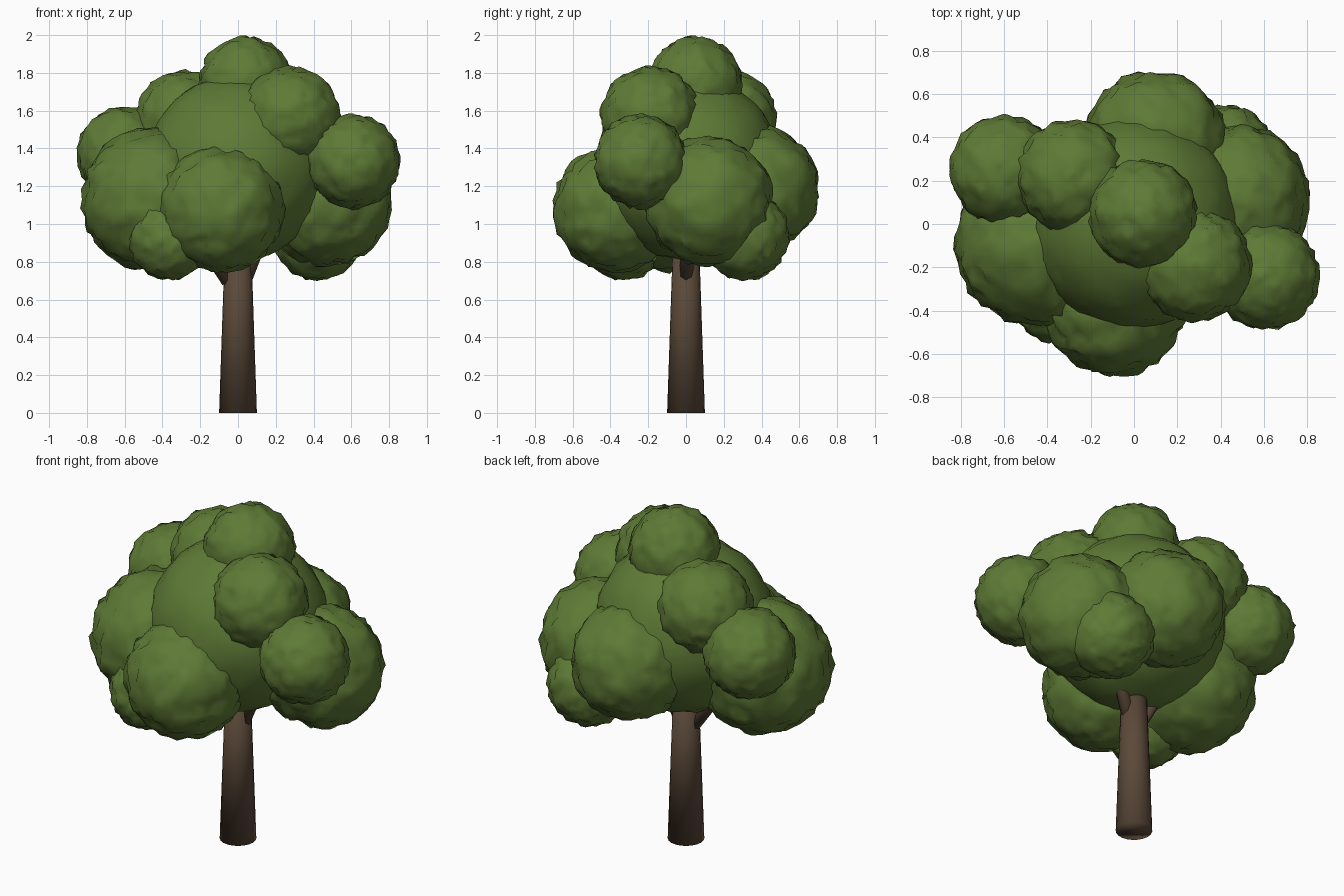
import bpy, bmesh, math, random
from mathutils import Vector

if "Cube" in bpy.data.objects:
    bpy.data.objects.remove(bpy.data.objects["Cube"])

random.seed(4)


def material(name, rgb):
    m = bpy.data.materials.new(name)
    m.diffuse_color = (*rgb, 1)
    m.use_nodes = True
    m.node_tree.nodes["Principled BSDF"].inputs["Base Color"].default_value = m.diffuse_color
    return m


LEAF = material("leaf green", (0.112, 0.195, 0.036))
BARK = material("bark brown", (0.105, 0.067, 0.041))


def finish(bm, name, mat):
    me = bpy.data.meshes.new(name)
    bm.to_mesh(me)
    bm.free()
    me.materials.append(mat)
    for p in me.polygons:
        p.use_smooth = True
    ob = bpy.data.objects.new(name, me)
    bpy.context.collection.objects.link(ob)


def clump(name, centre, r, rough):
    """Leafy ball: icosphere with each vertex nudged about."""
    bm = bmesh.new()
    bmesh.ops.create_icosphere(bm, subdivisions=4, radius=1)
    for v in bm.verts:
        side = Vector([random.uniform(-1, 1) for _ in range(3)]) * rough * 0.3
        v.co = v.co * r * (1 + random.uniform(-rough, rough)) + side * r
    bmesh.ops.translate(bm, verts=bm.verts, vec=centre)
    finish(bm, name, LEAF)


def limb(name, a, b, r1, r2, sides):
    """Tapered round limb from a to b."""
    a, b = Vector(a), Vector(b)
    bm = bmesh.new()
    bmesh.ops.create_cone(bm, cap_ends=True, segments=sides,
                          radius1=r1, radius2=r2, depth=(b - a).length)
    rot = Vector((0, 0, 1)).rotation_difference(b - a).to_matrix()
    bmesh.ops.rotate(bm, verts=bm.verts, matrix=rot)
    bmesh.ops.translate(bm, verts=bm.verts, vec=(a + b) / 2)
    finish(bm, name, BARK)


# Trunk and the two branches that vanish into the crown
limb("trunk", (0, 0, 0), (0, 0, 1.0), 0.1, 0.066, 20)
limb("branch_left", (-0.05, -0.01, 0.70), (-0.36, -0.10, 1.15), 0.04, 0.025, 8)
limb("branch_right", (0.04, 0.0, 0.72), (0.24, 0.04, 1.2), 0.04, 0.025, 8)

# Crown: one big, smoother core ringed by rougher clumps
clump("crown_core", (0, 0.01, 1.30), 0.49, 0.012)
CLUMPS = {
    "crown_front": ((-0.09, -0.37, 1.08), 0.33),
    "crown_left": ((-0.45, -0.09, 1.13), 0.375),
    "crown_left_back": ((-0.60, 0.25, 1.37), 0.25),
    "crown_right_front": ((0.61, -0.24, 1.33), 0.245),
    "crown_right": ((0.47, 0.12, 1.12), 0.34),
    "crown_back": ((0.10, 0.38, 1.19), 0.325),
    "crown_top": ((0.04, 0.05, 1.74), 0.247),
    "crown_upper_right": ((0.28, -0.19, 1.57), 0.26),
    "crown_upper_left": ((-0.28, 0.22, 1.55), 0.26),
    "crown_low_right": ((0.42, 0.31, 0.94), 0.235),
    "crown_low_left": ((-0.36, -0.33, 0.92), 0.215),
}
for name, (centre, r) in CLUMPS.items():
    clump(name, centre, r, 0.045)
